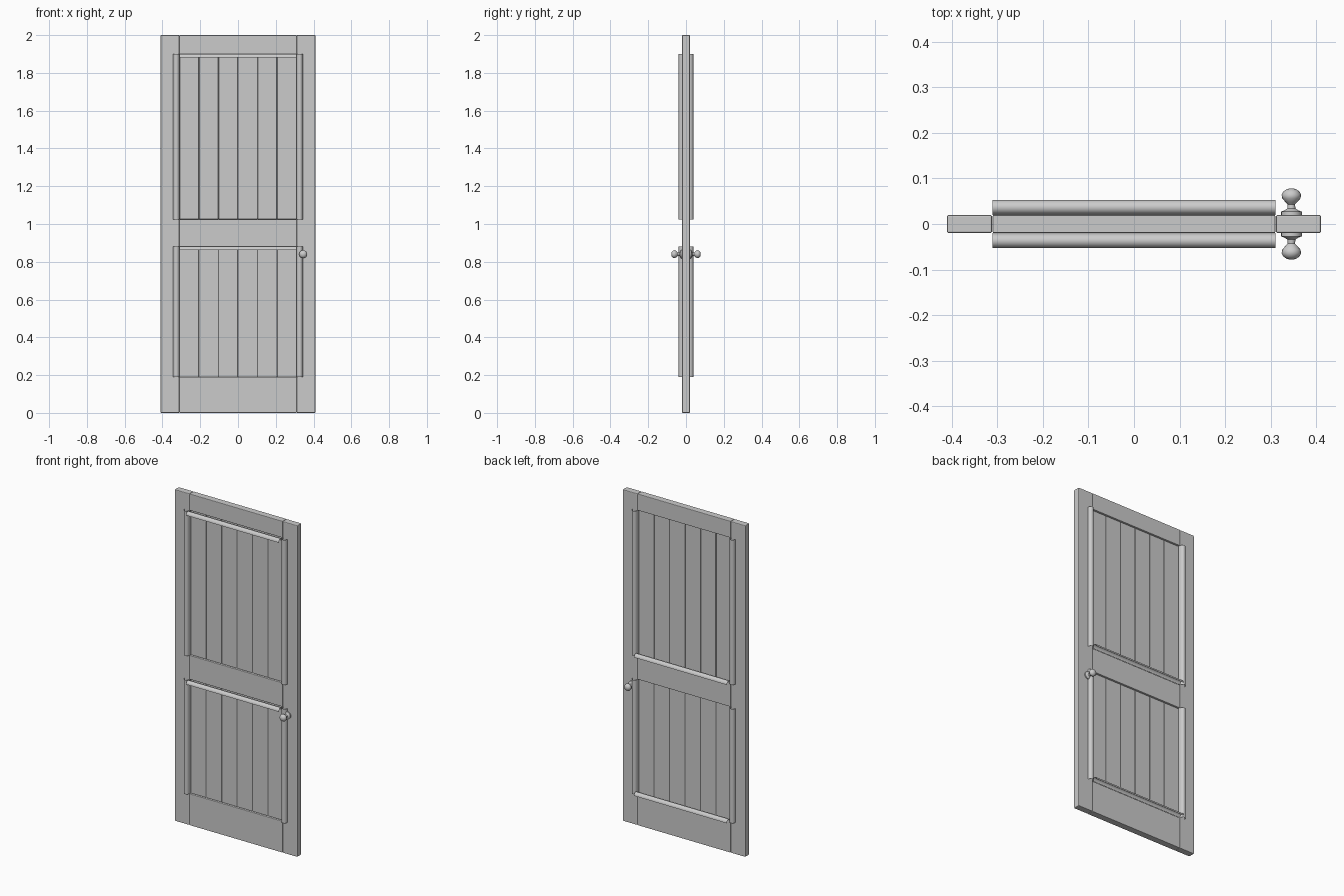
import bpy, bmesh, math, random
from mathutils import Matrix

if "Cube" in bpy.data.objects:
    bpy.data.objects.remove(bpy.data.objects["Cube"])

random.seed(4)


def finish(name, bm, smooth=False):
    me = bpy.data.meshes.new(name)
    bm.to_mesh(me)
    bm.free()
    ob = bpy.data.objects.new(name, me)
    bpy.context.collection.objects.link(ob)
    if smooth:
        bpy.context.view_layer.objects.active = ob
        ob.select_set(True)
        bpy.ops.object.shade_smooth_by_angle(angle=math.radians(40))
        ob.select_set(False)
    return ob


def board(name, x0, x1, y, z0, z1, bevel):
    """Bevelled board centred on y = 0, half thickness y."""
    bm = bmesh.new()
    bmesh.ops.create_cube(bm, size=1)
    bmesh.ops.scale(bm, vec=(x1 - x0, 2 * y, z1 - z0), verts=bm.verts)
    bmesh.ops.translate(bm, vec=((x0 + x1) / 2, 0, (z0 + z1) / 2), verts=bm.verts)
    bmesh.ops.bevel(bm, geom=bm.edges[:], offset=bevel, segments=2,
                    profile=0.5, affect='EDGES')
    return finish(name, bm)


def moulding(name, start, along, across, out):
    """Open half-round strip: swept along, wide across, bulging out."""
    bm = bmesh.new()
    prof = [(0.0165 * math.cos(math.pi * i / 10), 0.0185 * math.sin(math.pi * i / 10))
            for i in range(11)]
    rows = []
    for t in (0, 1):
        rows.append([bm.verts.new([start[k] + t * along[k] + a * across[k] + b * out[k]
                                   for k in range(3)]) for a, b in prof])
    for i in range(10):
        bm.faces.new((rows[0][i], rows[0][i + 1], rows[1][i + 1], rows[1][i]))
    # make the faces look outward
    bm.normal_update()
    mid = bm.faces[:][5]
    if sum(mid.normal[k] * out[k] for k in range(3)) < 0:
        bmesh.ops.reverse_faces(bm, faces=bm.faces[:])
    return finish(name, bm, True)


# frame: stiles and rails
board("stile_left", -0.41, -0.311, 0.02, 0, 2, 0.004)
board("stile_right", 0.311, 0.41, 0.02, 0, 2, 0.004)
board("rail_top", -0.31, 0.31, 0.02, 1.9, 2, 0.003)
board("rail_middle", -0.31, 0.31, 0.02, 0.88, 1.025, 0.003)
board("rail_bottom", -0.31, 0.31, 0.02, 0, 0.19, 0.003)

for label, z0, z1 in (("lower", 0.19, 0.88), ("upper", 1.025, 1.9)):
    # vertical planks with narrow grooves
    w = 0.62 / 6
    for i in range(6):
        x = -0.31 + i * w
        gap = random.uniform(0.0, 0.0012)
        board(f"plank_{label}_{i + 1}", x + gap, x + w - gap, 0.01, z0, z1, 0.003)
    # side mouldings on both faces
    for sx in (-1, 1):
        for sy in (-1, 1):
            moulding(f"side_moulding_{label}", (sx * 0.3265, sy * 0.02, z0),
                     (0, 0, z1 - z0), (1, 0, 0), (0, sy, 0))
    # ledge mouldings: top on the front, bottom on the back
    moulding(f"front_ledge_{label}", (-0.31, -0.0365, z1 - 0.0175),
             (0.62, 0, 0), (0, 1, 0), (0, 0, 1))
    moulding(f"back_ledge_{label}", (-0.31, 0.0365, z0),
             (0.62, 0, 0), (0, 1, 0), (0, 0, 1))

# lathed door knobs, one per face
PROFILE = [(0, 0.018), (0.023, 0.018), (0.023, 0.027), (0.015, 0.030), (0.009, 0.034),
           (0.008, 0.043), (0.013, 0.048), (0.020, 0.056), (0.0215, 0.064),
           (0.017, 0.072), (0.009, 0.077), (0, 0.078)]
for side, sign in (("front", 1), ("back", -1)):
    bm = bmesh.new()
    vs = [bm.verts.new((r, 0, h)) for r, h in PROFILE]
    es = [bm.edges.new(p) for p in zip(vs, vs[1:])]
    bmesh.ops.spin(bm, geom=vs + es, cent=(0, 0, 0), axis=(0, 0, 1),
                   angle=2 * math.pi, steps=16)
    bmesh.ops.remove_doubles(bm, verts=bm.verts, dist=1e-5)
    bmesh.ops.transform(bm, verts=bm.verts, matrix=Matrix.Translation((0.345, 0, 0.84))
                        @ Matrix.Rotation(sign * math.pi / 2, 4, 'X'))
    bmesh.ops.recalc_face_normals(bm, faces=bm.faces)
    finish(f"knob_{side}", bm, True)
